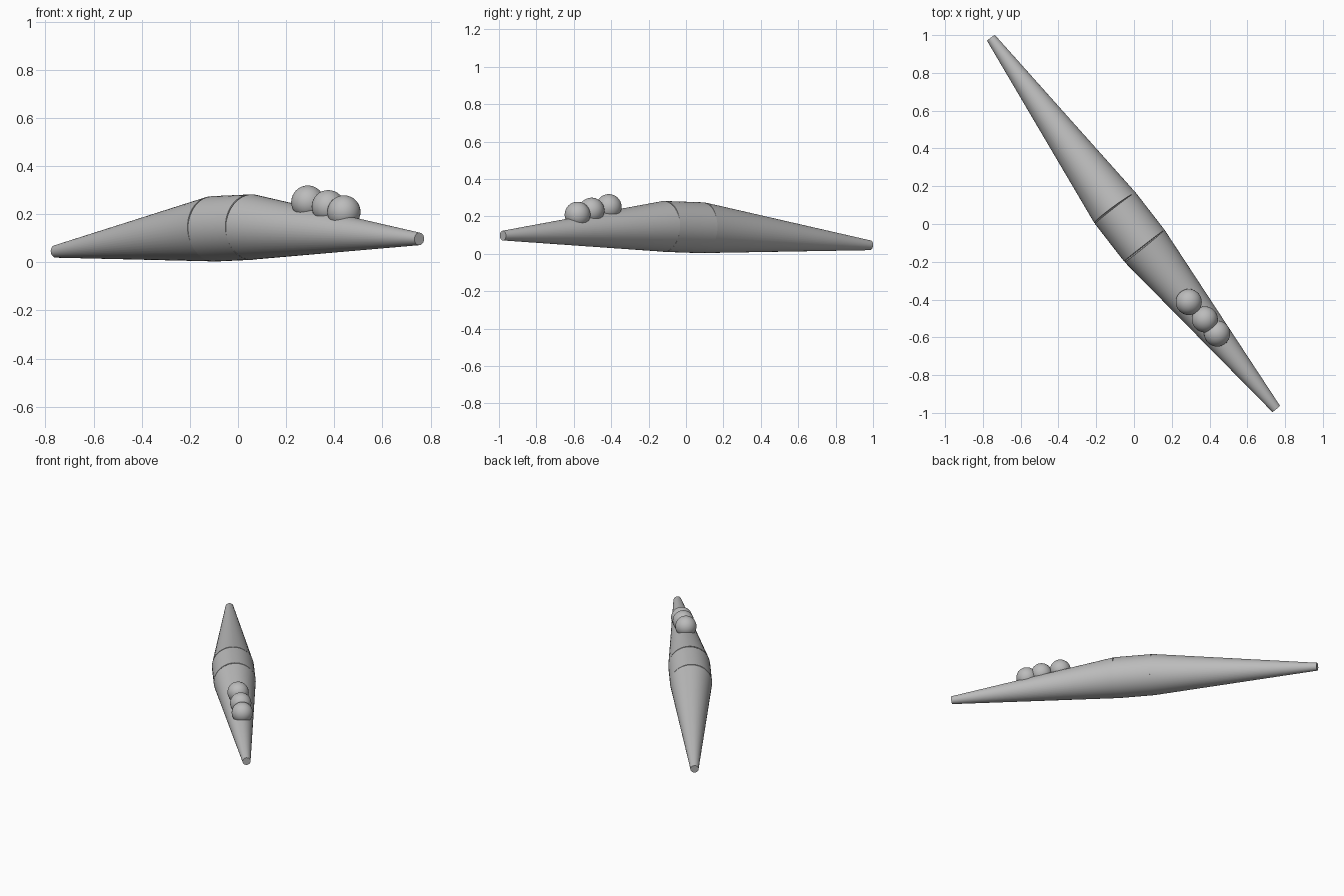
import bpy
from mathutils import Vector

cube = bpy.data.objects.get("Cube")
if cube:
    bpy.data.objects.remove(cube, do_unlink=True)

grey = bpy.data.materials.new("plain grey")
grey.use_nodes = True
grey.diffuse_color = (0.5, 0.5, 0.5, 1)
grey.node_tree.nodes["Principled BSDF"].inputs["Base Color"].default_value = (0.5, 0.5, 0.5, 1)


def finish(name):
    obj = bpy.context.object
    obj.name = name
    obj.data.materials.append(grey)
    bpy.ops.object.shade_smooth_by_angle()


def frustum(name, start, end, r_start, r_end):
    """Tapered round section between two points."""
    axis = end - start
    bpy.ops.mesh.primitive_cone_add(
        vertices=48, radius1=r_start, radius2=r_end, depth=axis.length,
        location=(start + end) / 2,
        rotation=axis.to_track_quat('Z', 'Y').to_euler())
    finish(name)


# Body: a wide middle with a long taper at each end
back_tip = Vector((-0.757, 0.985, 0.045))
back_shoulder = Vector((-0.10, 0.085, 0.139))
front_shoulder = Vector((0.055, -0.115, 0.146))
front_tip = Vector((0.753, -0.979, 0.097))
wide, narrow = 0.136, 0.026

frustum("body_middle", back_shoulder, front_shoulder, wide, wide)
frustum("back_taper", back_shoulder, back_tip, wide, narrow)
frustum("front_taper", front_shoulder, front_tip, wide, narrow)

# Three balls resting along the top of the front taper
balls = [(0.29, -0.413, 0.25), (0.375, -0.505, 0.231), (0.44, -0.58, 0.209)]
for i, centre in enumerate(balls, 1):
    bpy.ops.mesh.primitive_uv_sphere_add(
        segments=32, ring_count=16, radius=0.069, location=centre)
    finish(f"ball_{i}")
